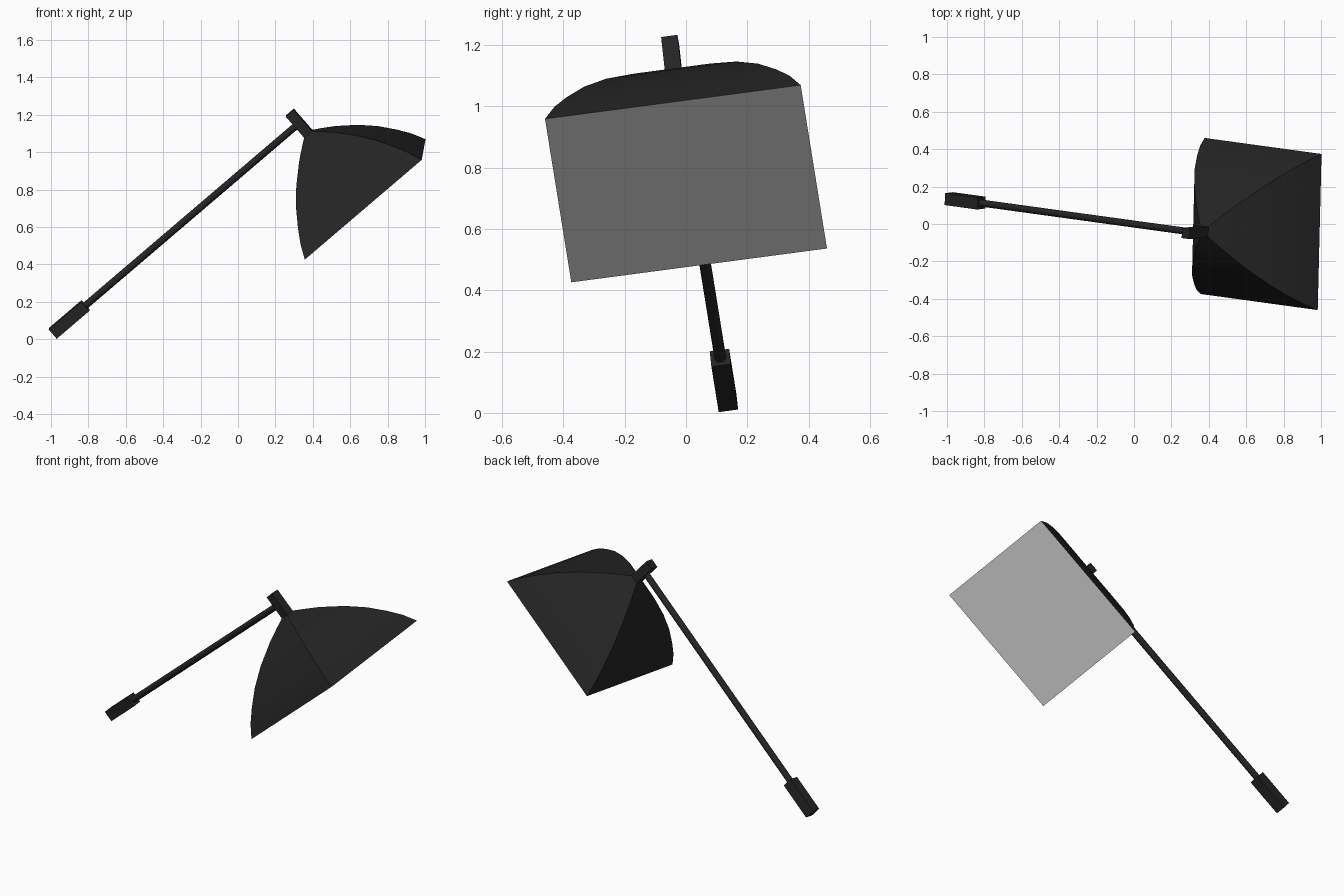
import bpy, bmesh
from mathutils import Matrix, Vector

cube = bpy.data.objects.get("Cube")
if cube:
    bpy.data.objects.remove(cube, do_unlink=True)

# Tilted frame: u runs along the boom, v across it, n out of the softbox back
u = Vector((0.757, -0.104, 0.646)).normalized()
n = Vector((-0.658, -0.083, 0.749))
n = (n - u * n.dot(u)).normalized()
v = n.cross(u)
frame = Matrix((u, v, n)).transposed().to_4x4()
frame.translation = (0.68, 0, 0.748)


def material(name, colour):
    m = bpy.data.materials.new(name)
    m.use_nodes = True
    m.diffuse_color = colour
    bsdf = m.node_tree.nodes["Principled BSDF"]
    bsdf.inputs["Base Color"].default_value = colour
    bsdf.inputs["Roughness"].default_value = 0.7
    return m


black = material("black fabric and metal", (0.018, 0.018, 0.018, 1))
white = material("white diffuser", (0.85, 0.85, 0.85, 1))


def add_part(name, bm, mat, smooth=False):
    mesh = bpy.data.meshes.new(name)
    bm.to_mesh(mesh)
    bm.free()
    mesh.materials.append(mat)
    obj = bpy.data.objects.new(name, mesh)
    bpy.context.collection.objects.link(obj)
    obj.matrix_world = frame
    if smooth:
        bpy.ops.object.select_all(action="DESELECT")
        obj.select_set(True)
        bpy.context.view_layer.objects.active = obj
        bpy.ops.object.shade_smooth_by_angle(angle=0.6)
    return obj


def box(name, lo, hi):
    lo, hi = Vector(lo), Vector(hi)
    bm = bmesh.new()
    place = Matrix.Translation((lo + hi) / 2) @ Matrix.Diagonal((*(hi - lo), 1))
    bmesh.ops.create_cube(bm, size=1, matrix=place)
    add_part(name, bm, black)


# Softbox shell: square rings following a bowed rib, capped at the back
half_u, half_v = 0.413, 0.421
rib = [(1, 0), (0.92, 0.075), (0.82, 0.145), (0.68, 0.23), (0.51, 0.312),
       (0.3, 0.393), (0.16, 0.438), (0.06, 0.468)]
corners = [(1, 1), (-1, 1), (-1, -1), (1, -1)]
bm = bmesh.new()
rings = [[bm.verts.new((a * s * half_u, b * s * half_v, t)) for a, b in corners]
         for s, t in rib]
for low, high in zip(rings, rings[1:]):
    for i in range(4):
        j = (i + 1) % 4
        bm.faces.new((low[i], low[j], high[j], high[i]))
bm.faces.new(rings[-1])
add_part("softbox_shell", bm, black, smooth=True)

# Diffuser panel closing the open side
bm = bmesh.new()
bm.faces.new([bm.verts.new((a * half_u, b * half_v, 0)) for a, b in reversed(corners)])
add_part("diffuser_panel", bm, white)

# Lamp mount behind the softbox and counterweight at the far end
boom_n = 0.541
box("lamp_mount", (-0.028, -0.027, 0.44), (0.028, 0.027, 0.617))
box("counterweight", (-1.74, -0.032, boom_n - 0.033), (-1.51, 0.032, boom_n + 0.033))

# Boom arm joining them
start, end = -1.6, 0
bm = bmesh.new()
place = Matrix.Translation(((start + end) / 2, 0, boom_n)) @ Matrix.Rotation(1.5708, 4, "Y")
bmesh.ops.create_cone(bm, cap_ends=True, segments=12, radius1=0.019, radius2=0.019,
                      depth=end - start, matrix=place)
add_part("boom_arm", bm, black, smooth=True)
